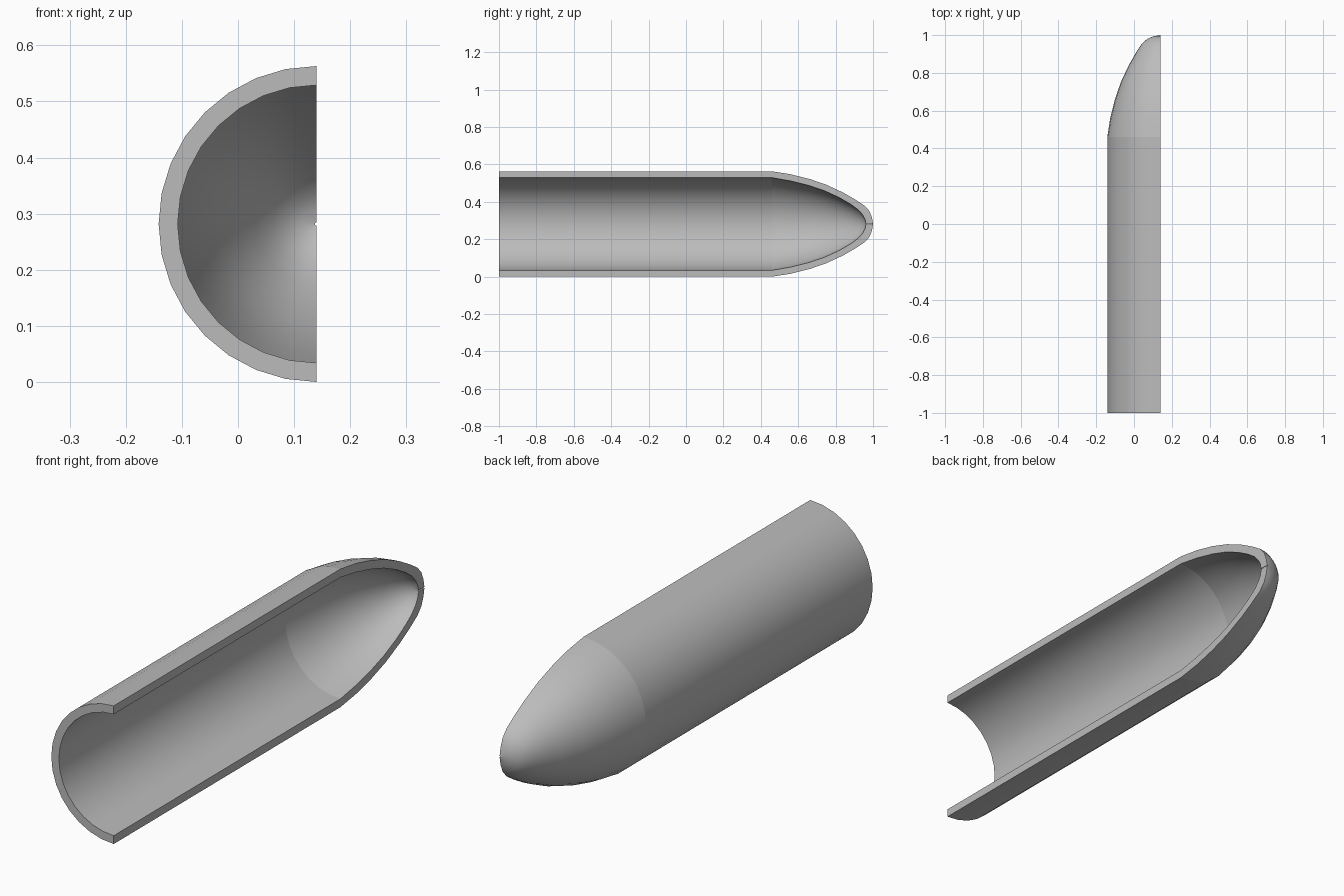
import bpy, bmesh, math

if "Cube" in bpy.data.objects:
    bpy.data.objects.remove(bpy.data.objects["Cube"])

AXIS_X, AXIS_Z = 0.14, 0.2815
STEPS = 16  # facets around the half turn

# (y, radius) pairs from the open end to the tip
OUTER = [(-1, 0.2815), (0.46, 0.2815), (0.56, 0.266), (0.66, 0.241), (0.75, 0.21),
         (0.84, 0.168), (0.91, 0.128), (0.955, 0.098), (0.98, 0.07), (0.994, 0.036), (1.0, 0.003)]
INNER = [(-1, 0.2475), (0.46, 0.2475), (0.56, 0.230), (0.66, 0.205), (0.74, 0.178),
         (0.82, 0.141), (0.88, 0.106), (0.92, 0.077), (0.944, 0.05), (0.957, 0.026), (0.962, 0.003)]

grey = bpy.data.materials.new("grey")
grey.diffuse_color = (0.5, 0.5, 0.5, 1)
grey.use_nodes = True
grey.node_tree.nodes["Principled BSDF"].inputs["Base Color"].default_value = grey.diffuse_color

bm = bmesh.new()


def sweep(profile):
    """Half-turn grid of vertices around the long axis."""
    grid = []
    for i in range(STEPS + 1):
        a = math.pi * i / STEPS
        grid.append([bm.verts.new((AXIS_X - r * math.sin(a), y, AXIS_Z + r * math.cos(a)))
                     for y, r in profile])
    return grid


outer, inner = sweep(OUTER), sweep(INNER)
n = len(OUTER)

# outer and inner skins, open-end rim and the small tip bore
for i in range(STEPS):
    for g in (outer, inner):
        for j in range(n - 1):
            bm.faces.new((g[i][j], g[i + 1][j], g[i + 1][j + 1], g[i][j + 1]))
    for j in (0, n - 1):
        bm.faces.new((outer[i][j], outer[i + 1][j], inner[i + 1][j], inner[i][j]))

# flat cut faces along the lengthwise split
for i in (0, STEPS):
    for j in range(n - 1):
        bm.faces.new((outer[i][j], outer[i][j + 1], inner[i][j + 1], inner[i][j]))
bmesh.ops.recalc_face_normals(bm, faces=bm.faces)

mesh = bpy.data.meshes.new("half_shell")
bm.to_mesh(mesh)
bm.free()
shell = bpy.data.objects.new("half_shell", mesh)
bpy.context.collection.objects.link(shell)
mesh.materials.append(grey)

bpy.context.view_layer.objects.active = shell
shell.select_set(True)
bpy.ops.object.shade_smooth_by_angle(angle=math.radians(35))

# crisp seam where the nose meets the straight body
for e in mesh.edges:
    if all(abs(mesh.vertices[v].co.y - 0.46) < 1e-4 for v in e.vertices):
        e.use_edge_sharp = True
